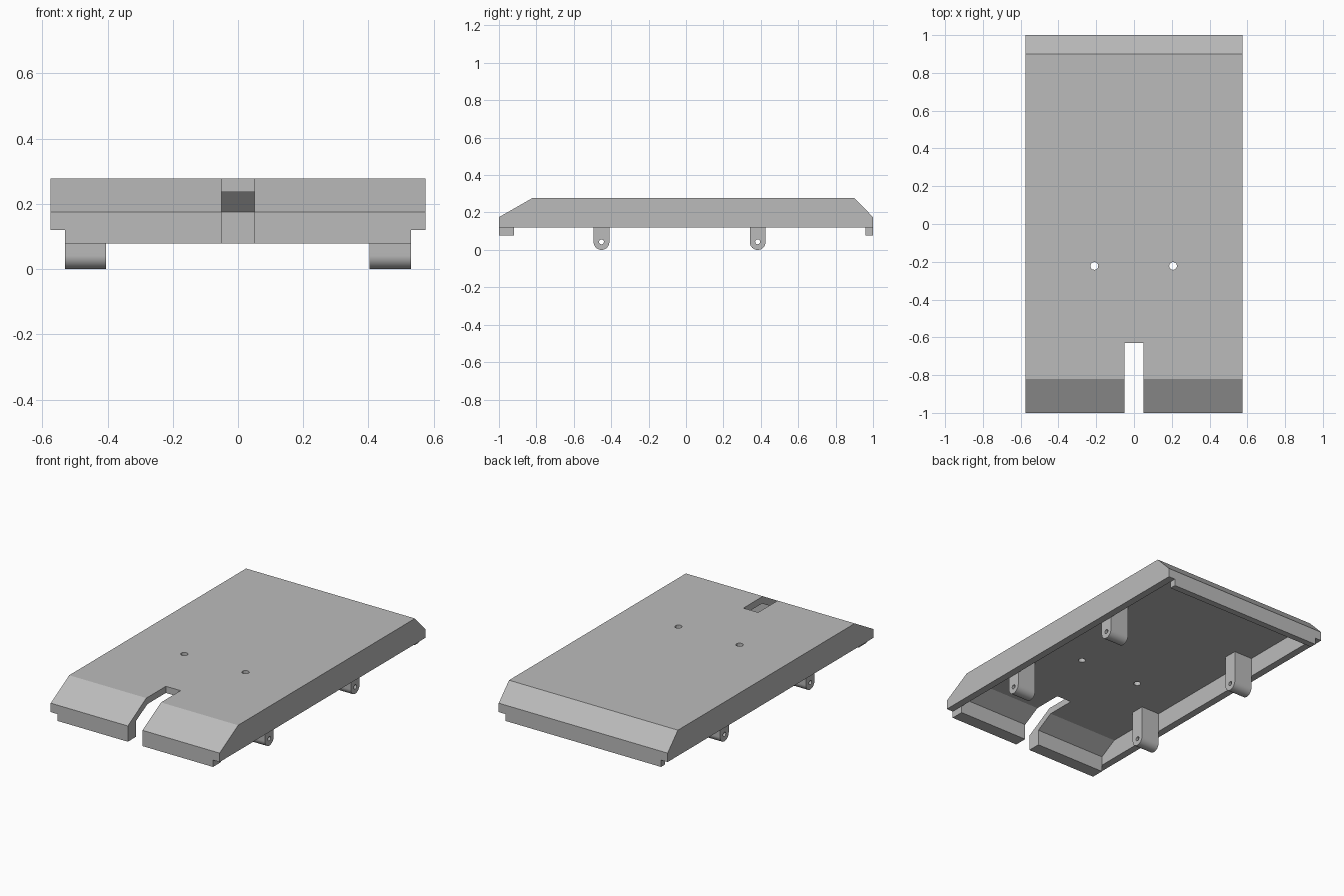
import bpy
import math

if "Cube" in bpy.data.objects:
    bpy.data.objects.remove(bpy.data.objects["Cube"], do_unlink=True)

grey = bpy.data.materials.new("plain grey")
grey.use_nodes = True
colour = (0.5, 0.5, 0.5, 1)
grey.diffuse_color = colour
grey.node_tree.nodes["Principled BSDF"].inputs["Base Color"].default_value = colour


def prism(name, profile, x0, x1):
    """Extrude a (y, z) outline along x."""
    n = len(profile)
    verts = [(x, y, z) for x in (x0, x1) for y, z in profile]
    faces = [tuple(range(n))[::-1], tuple(range(n, 2 * n))]
    faces += [(i, (i + 1) % n, (i + 1) % n + n, i + n) for i in range(n)]
    mesh = bpy.data.meshes.new(name)
    mesh.from_pydata(verts, [], faces)
    # Make the faces point outwards whichever way the outline runs
    area = sum(profile[i - 1][0] * profile[i][1] - profile[i][0] * profile[i - 1][1]
               for i in range(n))
    if area < 0:
        mesh.flip_normals()
    mesh.materials.append(grey)
    obj = bpy.data.objects.new(name, mesh)
    bpy.context.collection.objects.link(obj)
    return obj


def combine(target, tool, operation):
    """Apply a boolean and remove the tool object."""
    tool.hide_render = True
    mod = target.modifiers.new("combine", 'BOOLEAN')
    mod.operation, mod.object, mod.solver = operation, tool, 'EXACT'
    bpy.context.view_layer.objects.active = target
    bpy.ops.object.modifier_apply(modifier=mod.name)
    bpy.data.objects.remove(tool, do_unlink=True)


def circle(cy, cz, r, start, end, steps):
    angles = [math.radians(start + (end - start) * i / steps) for i in range(steps + 1)]
    return [(cy + r * math.cos(a), cz + r * math.sin(a)) for a in angles]


HALF, INNER = 0.575, 0.53
RIM, LIP, SHOULDER, TOP, CEILING = 0.12, 0.078, 0.175, 0.278, 0.237

# Hollow cover: solid body with end lips, then the cavity taken out
outer = [(-1, SHOULDER), (-0.82, TOP), (0.9, TOP), (1, SHOULDER)]
cover = prism("cover_shell", [(-1, RIM)] + outer + [(1, RIM)], -HALF, HALF)
core = prism("core", [(-1, LIP)] + outer + [(1, LIP)], -INNER, INNER)
combine(cover, core, 'UNION')
cavity = prism("cavity", [(-0.92, 0), (-0.92, SHOULDER), (-0.81, CEILING),
                          (0.9, CEILING), (0.96, SHOULDER), (0.96, 0)], -INNER, INNER)
combine(cover, cavity, 'DIFFERENCE')

# Front slot
slot = prism("slot", [(-1.1, 0), (-1.1, 0.5), (-0.63, 0.5), (-0.63, 0)], -0.05, 0.05)
combine(cover, slot, 'DIFFERENCE')

# Two screw holes through the top
for x in (-0.21, 0.207):
    bpy.ops.mesh.primitive_cylinder_add(vertices=12, radius=0.021, depth=0.4,
                                        location=(x, -0.222, 0.25))
    combine(cover, bpy.context.object, 'DIFFERENCE')

# Four rounded mounting lugs with pin holes
for end, cy in (("front", -0.452), ("back", 0.383)):
    for side, x0, x1 in (("right", -INNER, -0.405), ("left", 0.403, INNER)):
        outline = [(cy - 0.042, 0.245)] + circle(cy, 0.042, 0.042, 180, 360, 24)
        outline.append((cy + 0.042, 0.245))
        lug = prism(f"{end}_{side}_lug", outline, x0, x1)
        hole = prism("pin_hole", circle(cy, 0.043, 0.013, 0, 345, 23), x0 - 0.1, x1 + 0.1)
        combine(lug, hole, 'DIFFERENCE')
        bpy.ops.object.select_all(action='DESELECT')
        lug.select_set(True)
        bpy.context.view_layer.objects.active = lug
        bpy.ops.object.shade_smooth_by_angle(angle=math.radians(30))
